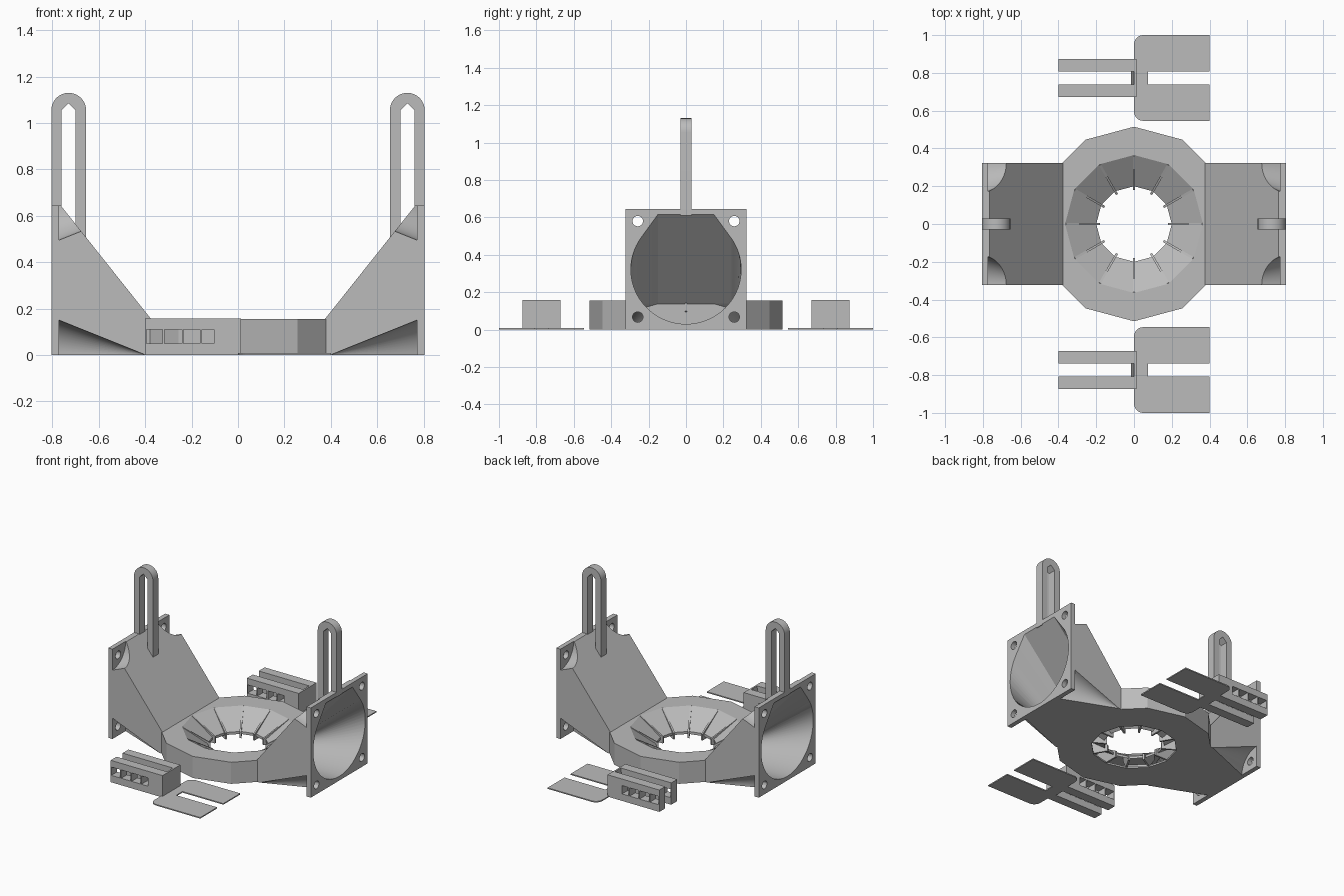
import bpy, bmesh
from math import sin, cos, pi, radians

old = bpy.data.objects.get("Cube")
if old:
    bpy.data.objects.remove(old)

grey = bpy.data.materials.new("plain grey")
grey.use_nodes = True
grey.diffuse_color = (0.5, 0.5, 0.5, 1)
grey.node_tree.nodes["Principled BSDF"].inputs["Base Color"].default_value = (0.5, 0.5, 0.5, 1)


def finish(name, bm):
    bmesh.ops.remove_doubles(bm, verts=bm.verts, dist=1e-5)
    bmesh.ops.recalc_face_normals(bm, faces=bm.faces)
    mesh = bpy.data.meshes.new(name)
    bm.to_mesh(mesh)
    bm.free()
    mesh.materials.append(grey)
    obj = bpy.data.objects.new(name, mesh)
    bpy.context.collection.objects.link(obj)
    return obj


def loft(name, start, end):
    """Closed solid between two matching outlines."""
    bm = bmesh.new()
    a = [bm.verts.new(p) for p in start]
    b = [bm.verts.new(p) for p in end]
    bm.faces.new(a)
    bm.faces.new(b)
    for i in range(len(a)):
        j = (i + 1) % len(a)
        bm.faces.new((a[i], a[j], b[j], b[i]))
    return finish(name, bm)


def prism(name, pts, axis, lo, hi):
    """Extrude a 2D outline along one axis."""
    place = {"x": lambda u, v, t: (t, u, v),
             "y": lambda u, v, t: (u, t, v),
             "z": lambda u, v, t: (u, v, t)}[axis]
    return loft(name, [place(u, v, lo) for u, v in pts], [place(u, v, hi) for u, v in pts])


def box(name, x, y, z):
    return prism(name, [(x[0], y[0]), (x[1], y[0]), (x[1], y[1]), (x[0], y[1])], "z", *z)


def arc(cu, cv, r, a0, a1, n):
    angles = [radians(a0 + (a1 - a0) * i / n) for i in range(n + 1)]
    return [(cu + r * cos(a), cv + r * sin(a)) for a in angles]


def revolve(name, profile, n=12):
    bm = bmesh.new()
    rings = [[bm.verts.new((r * cos(2 * pi * k / n), r * sin(2 * pi * k / n), z))
              for r, z in profile] for k in range(n)]
    m = len(profile)
    for k in range(n):
        a, b = rings[k], rings[(k + 1) % n]
        for i in range(m):
            j = (i + 1) % m
            if profile[i][0] or profile[j][0]:
                quad = [a[i], a[j], b[j], b[i]]
                if not profile[i][0]:
                    quad.remove(b[i])
                if not profile[j][0]:
                    quad.remove(b[j])
                bm.faces.new(quad)
    return finish(name, bm)


def combine(target, other, operation="DIFFERENCE"):
    mod = target.modifiers.new("combine", "BOOLEAN")
    mod.operation, mod.solver, mod.object = operation, "EXACT", other
    bpy.context.view_layer.objects.active = target
    bpy.ops.object.modifier_apply(modifier=mod.name)
    bpy.data.objects.remove(other)


def smooth(obj):
    bpy.ops.object.select_all(action="DESELECT")
    obj.select_set(True)
    bpy.context.view_layer.objects.active = obj
    bpy.ops.object.shade_smooth_by_angle(angle=radians(15))


# Twelve-sided ring with a sloped duct on each side
body = revolve("duct_body", [(0, 0), (0.515, 0), (0.515, 0.155), (0, 0.155)])
for s in (1, -1):
    side = [(0.35, 0), (0.805, 0), (0.805, 0.645), (0.765, 0.645), (0.375, 0.155), (0.35, 0.155)]
    combine(body, prism("duct", [(s * x, z) for x, z in side], "y", -0.323, 0.323), "UNION")

# Conical screw clearances behind the fan plates
for s in (1, -1):
    for y in (-0.323, 0.323):
        for z in (0, 0.645):
            wide = arc(y, z, 0.15, 0, 354, 59)
            tip = arc(y, z, 0.001, 0, 354, 59)
            combine(body, loft("clearance", [(s * 0.772, u, v) for u, v in wide],
                               [(s * 0.4, u, v) for u, v in tip]))

# Hollow ring with a downward outlet, and the central funnel
combine(body, revolve("cavity", [(0.49, 0.012), (0.49, 0.14), (0.365, 0.14), (0.19, 0.02),
                                 (0.19, -0.01), (0.28, -0.01), (0.28, 0.012)]))
combine(body, revolve("funnel", [(0, -0.01), (0.2, -0.01), (0.2, 0.045), (0.365, 0.155),
                                 (0.365, 0.2), (0, 0.2)]))

# Flat-topped round fan openings narrowing into the ring, and screw holes
teardrop = [(0.15, 0.62), (-0.15, 0.62)] + arc(0, 0.325, 0.295, 145, 395, 50)
for s in (1, -1):
    mouth = [(s * 0.81, y, z) for y, z in teardrop]
    throat = [(s * 0.365, y, 0.013 + (z - 0.03) / 0.59 * 0.125) for y, z in teardrop]
    combine(body, loft("airway", mouth, throat))
    for y in (-0.258, 0.258):
        for z in (0.067, 0.58):
            hole = arc(y, z, 0.028, 0, 345, 23)
            combine(body, prism("hole", hole, "x", *sorted((s * 0.76, s * 0.82))))
smooth(body)

# Radial fins across the funnel and outlet
fin = [(0.37, 0.153), (0.36, 0.155), (0.18, 0.05), (0.18, 0.005), (0.28, 0.005), (0.37, 0.1)]
for k in range(12):
    obj = prism(f"fin_{k + 1}", fin, "y", -0.006, 0.006)
    obj.rotation_euler.z = k * pi / 6

# Slotted upright hanging brackets
for s, label in ((1, "left"), (-1, "right")):
    outline = [(0.77, 0.61), (0.805, 0.61)] + arc(0.73, 1.055, 0.075, 0, 180, 24) + [(0.655, 0.48)]
    slot = [(0.7, 0.4), (0.762, 0.4), (0.762, 1.055), (0.731, 1.085), (0.7, 1.055)]
    bracket = prism(label + "_bracket", [(s * x, z) for x, z in outline], "y", -0.03, 0.03)
    combine(bracket, prism("slot", [(s * x, z) for x, z in slot], "y", -0.1, 0.1))
    smooth(bracket)

# Loose clips: slotted base sheet, two windowed bars and an end wall
windows = [(-0.395, -0.325), (-0.317, -0.242), (-0.234, -0.164), (-0.156, -0.104)]
for c, label in ((-0.773, "front"), (0.773, "back")):
    sheet = [(0.4, 0.227), (0.4, 0.035), (0.075, 0.035), (0.075, -0.035), (0.4, -0.035), (0.4, -0.227)]
    sheet += arc(0.05, -0.177, 0.05, 270, 180, 8) + arc(0.05, 0.177, 0.05, 180, 90, 8)
    prism(label + "_clip_sheet", [(x, c + y) for x, y in sheet], "z", 0, 0.008)
    for d in (-0.0675, 0.0675):
        y = (c + d - 0.0335, c + d + 0.0335)
        bar = box(label + "_clip_bar", (-0.4, 0.005), y, (0, 0.157))
        for x in windows:
            combine(bar, box("window", x, (y[0] - 0.02, y[1] + 0.02), (0.05, 0.11)))
    wall = [(-0.015, 0), (0.012, 0), (0.012, 0.157), (0, 0.157)]
    prism(label + "_clip_wall", wall, "y", c - 0.101, c + 0.101)
